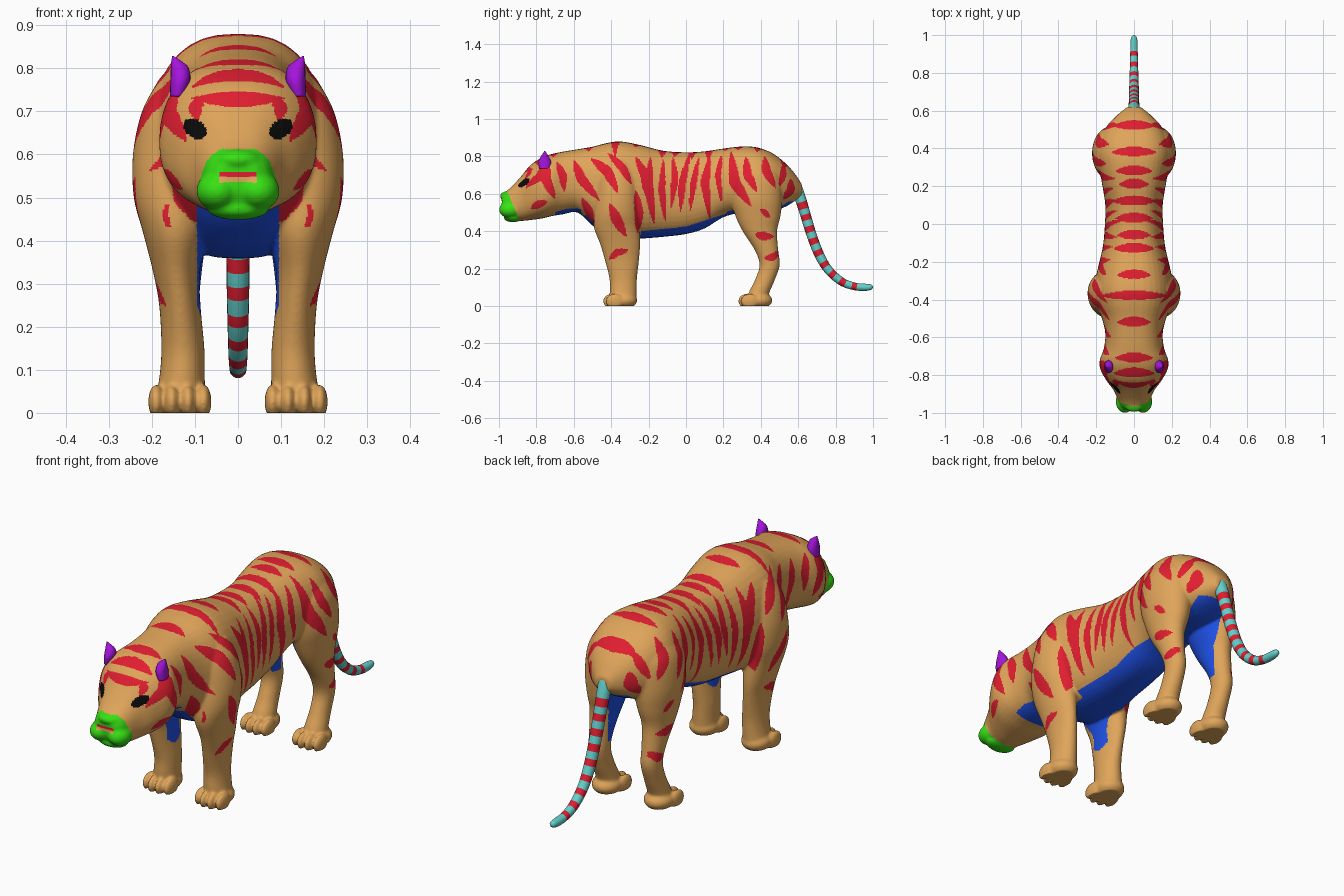
import bpy, bmesh
from math import sin, cos, pi
from mathutils import Matrix, Vector, kdtree

COLORS = dict(coat=(.745, .376, .102), stripe=(.75, .013, .03), belly=(.013, .08, .79),
              muzzle=(.038, .75, .007), tail=(.127, .64, .61), ear=(.376, .007, .72),
              eye=(.003, .003, .003))
NAMES = list(COLORS)
MATS = []
for n in NAMES:
    m = bpy.data.materials.new(n)
    m.diffuse_color = (*COLORS[n], 1)
    MATS.append(m)


def resample(keys, n):
    """Smooth curve through tuples of numbers."""
    out = []
    for i in range(len(keys) - 1):
        a, b, c, d = (keys[min(max(j, 0), len(keys) - 1)] for j in range(i - 1, i + 3))
        for k in range(n):
            t = k / n
            out.append(tuple(.5 * (2*q + (r-p)*t + (2*p-5*q+4*r-s)*t*t + (3*q-p-3*r+s)*t**3)
                             for p, q, r, s in zip(a, b, c, d)))
    return out + [tuple(keys[-1])]


def loft(bm, rings):
    vs = [[bm.verts.new(p) for p in r] for r in rings]
    n = len(vs[0])
    for a, b in zip(vs, vs[1:]):
        for i in range(n):
            bm.faces.new((a[i], a[(i+1) % n], b[(i+1) % n], b[i]))
    bm.faces.new(vs[0])
    bm.faces.new(vs[-1])


def ball(bm, c, r):
    bmesh.ops.create_uvsphere(bm, u_segments=24, v_segments=14, radius=1,
                              matrix=Matrix.Translation(c) @ Matrix.Diagonal((*r, 1)))


def make(name, bm):
    bmesh.ops.recalc_face_normals(bm, faces=bm.faces[:])
    me = bpy.data.meshes.new(name)
    bm.to_mesh(me)
    bm.free()
    ob = bpy.data.objects.new(name, me)
    bpy.context.collection.objects.link(ob)
    return ob


def finish(me):
    for m in MATS:
        me.materials.append(m)
    for p in me.polygons:
        p.use_smooth = True


ANG = [2 * pi * i / 40 for i in range(40)]

# torso, neck and head: y, bottom, top, half width
hull = [(-.985, .515, .585, .045), (-.965, .475, .61, .07), (-.93, .46, .64, .085),
        (-.88, .455, .695, .108), (-.83, .46, .755, .145), (-.77, .468, .793, .178),
        (-.72, .48, .812, .181), (-.66, .49, .825, .16), (-.58, .50, .838, .152),
        (-.5, .43, .852, .17), (-.42, .38, .872, .2), (-.35, .36, .88, .21),
        (-.25, .36, .862, .195), (-.12, .37, .83, .165), (0, .385, .822, .154),
        (.1, .415, .827, .152), (.2, .475, .842, .167), (.3, .50, .853, .185),
        (.38, .50, .848, .195), (.46, .505, .818, .178), (.53, .53, .765, .135),
        (.58, .56, .71, .085), (.62, .59, .65, .035)]


def sq(v, e):
    return abs(v)**e * (1 if v > 0 else -1)


bm = bmesh.new()
rings = []
for y, b, t, w in resample(hull, 5):
    zc = b + (t - b) * .46
    rings.append([(w * sq(cos(a), .78), y,
                   zc + sq(sin(a), .88) * (t - zc if sin(a) > 0 else zc - b)) for a in ANG])
loft(bm, rings)

# legs: z, x, y, half width, half length
fore = [(.78, .13, -.36, .05, .07), (.70, .138, -.365, .085, .1), (.6, .148, -.365, .096, .113),
        (.5, .15, -.37, .092, .122), (.42, .145, -.37, .076, .122), (.33, .143, -.352, .055, .107),
        (.25, .135, -.343, .048, .092), (.15, .128, -.336, .05, .074), (.08, .13, -.336, .053, .072),
        (.02, .135, -.335, .06, .07)]
hind = [(.78, .1, .37, .06, .08), (.70, .115, .37, .092, .135), (.58, .124, .375, .098, .14),
        (.48, .13, .385, .08, .12), (.40, .135, .395, .062, .092), (.30, .136, .43, .049, .063),
        (.22, .135, .447, .044, .054), (.14, .134, .422, .044, .053), (.07, .134, .39, .05, .055),
        (.02, .135, .38, .055, .052)]
for s in (1, -1):
    for leg, fy in ((fore, -.35), (hind, .372)):
        loft(bm, [[(s*x + rx*cos(a), y + ry*sin(a), z) for a in ANG]
                  for z, x, y, rx, ry in resample(leg, 6)])
        # paw and four toes
        ball(bm, (s*.135, fy + .015, .03), (.066, .075, .045))
        for k, dx in enumerate((-.055, -.019, .019, .055)):
            dy = .014 if k in (0, 3) else 0
            ball(bm, (s*.135 + dx, fy - .046 + dy, .026), (.0185, .048, .04))
    # muzzle pads
    ball(bm, (s*.047, -.94, .515), (.05, .06, .045))
# nose and chin
ball(bm, (0, -.95, .588), (.055, .045, .026))
ball(bm, (0, -.925, .473), (.072, .05, .025))
body = make("body", bm)

# fuse into one skin
r = body.modifiers.new("fuse", 'REMESH')
r.mode = 'VOXEL'
r.voxel_size = .0058
sm = body.modifiers.new("soften", 'SMOOTH')
sm.factor = .5
sm.iterations = 8
dg = bpy.context.evaluated_depsgraph_get()
me = bpy.data.meshes.new_from_object(body.evaluated_get(dg))
body.modifiers.clear()
body.data = me
for v in me.vertices:
    v.co.z = max(v.co.z, 0)
finish(me)

# stripes: half thickness, then three points
shoulder = [(.027, -.74, .78, -.75, .68, -.70, .57), (.02, -.83, .52, -.79, .545, -.74, .56),
            (.022, -.69, .77, -.66, .70, -.65, .61), (.026, -.60, .78, -.56, .68, -.46, .56),
            (.027, -.51, .79, -.42, .72, -.36, .60), (.022, -.42, .82, -.34, .74, -.29, .65),
            (.028, -.41, .55, -.37, .46, -.32, .37), (.02, -.41, .25, -.37, .285, -.31, .30),
            (.022, -.56, .58, -.52, .51, -.49, .43), (.024, -.27, .62, -.25, .50, -.26, .39)]
flank = [(.024, -.27, .80, -.22, .70, -.21, .58), (.024, -.19, .80, -.20, .64, -.17, .43),
         (.019, -.12, .79, -.13, .62, -.11, .45), (.019, -.07, .80, -.06, .68, -.08, .52),
         (.02, .02, .82, -.02, .66, -.03, .50), (.017, .07, .80, .04, .66, .02, .50),
         (.023, .13, .81, .10, .66, .13, .46), (.016, .19, .81, .17, .70, .19, .55)]
haunch = [(.029, .24, .83, .26, .66, .35, .53), (.024, .32, .80, .33, .70, .38, .61),
          (.024, .42, .80, .43, .72, .48, .63), (.018, .52, .76, .52, .70, .50, .64),
          (.022, .56, .68, .56, .62, .52, .57), (.022, .37, .385, .41, .375, .47, .37),
          (.02, .42, .255, .46, .26, .50, .29), (.015, .40, .52, .42, .50, .45, .47)]
back = [(.026, -h, y, 0, y + .005, h, y) for y, h in
        ((.52, .11), (.38, .12), (.28, .1), (.21, .08), (.12, .12), (.03, .1), (-.06, .09),
         (-.13, .11), (-.27, .09), (-.38, .18), (-.52, .09), (-.71, .1), (-.79, .11))]
face = [(.018, -.11, .73, 0, .727, .11, .73), (.015, .08, .73, .10, .71, .095, .68),
        (.022, .14, .79, .167, .70, .12, .63)]


def stripe_tree(stripes):
    pts = []
    for w, *p in stripes:
        a, b, c = Vector(p[:2]), Vector(p[2:4]), Vector(p[4:])
        for i in range(1, 50):
            t = i / 25
            q = a.lerp(b, t) if t < 1 else b.lerp(c, t - 1)
            pts.append((q.to_3d(), w * sin(pi * i / 50)**.8))
    kd = kdtree.KDTree(len(pts))
    for i, (q, w) in enumerate(pts):
        kd.insert(q, i)
    kd.balance()
    return lambda u, v: any(d < pts[i][1] for _, i, d in kd.find_range((u, v, 0), .03))


side_hit, back_hit, face_hit = map(stripe_tree, (shoulder + flank + haunch, back, face))


def paint(c, n):
    x, y, z = abs(c.x), c.y, c.z
    out = n.x * (1 if c.x > 0 else -1)
    if y < -.80 and ((x - .1) / .027)**2 + ((z - .66 + (.1 - x) * .3) / .023)**2 < 1:
        return "eye"
    if y < -.95 + (.6 - z) * .42 and z < .612:
        if y < -.95 and x < .045 and .535 < z < .562:
            return "stripe" if z > .55 else "coat"
        return "muzzle"
    # underside and inner legs
    if -.70 < y < -.56 and z < .52 and x < .1 and n.z < .2:
        return "belly"
    if -.57 < y <= -.24 and z < .485 and x < .095 and z > .22 + max(0, x - .085) * 3 and out < .45:
        return "belly"
    if -.24 < y < .25 and .3 < z < .425 + max(0, y) * .32 - max(0, -y) * .1 and x < .15:
        return "belly"
    if .22 < y < .6 and .26 < z < .56 and x < (.105 if y < .45 else .085) and n.z < .3:
        return "belly"
    if y < -.74 and z > .6 and n.y < -.15 and face_hit(x, z):
        return "stripe"
    if n.z > .45 and z > .7 and back_hit(c.x, y):
        return "stripe"
    if out > .2 and side_hit(y, z):
        return "stripe"
    return "coat"


for p in me.polygons:
    p.material_index = NAMES.index(paint(p.center, p.normal))

# ringed tail: y, z, radius
path = resample([(.56, .675, .02), (.585, .638, .031), (.61, .58, .03), (.638, .49, .028),
                 (.67, .385, .027), (.71, .28, .026), (.76, .195, .024), (.83, .132, .022),
                 (.90, .105, .02), (.96, .1, .019), (.99, .102, .014), (1.0, .103, .003)], 10)
bm = bmesh.new()
rings = []
for i, (y, z, rad) in enumerate(path):
    a, b = path[max(i - 1, 0)], path[min(i + 1, len(path) - 1)]
    t = Vector((0, b[0] - a[0], b[1] - a[1])).normalized()
    side = Vector((0, -t.z, t.y))
    rings.append([Vector((rad * cos(g), y, z)) + side * rad * sin(g) for g in ANG[::2]])
loft(bm, rings)
tail = make("tail", bm)
finish(tail.data)
arc = [0]
for a, b in zip(path, path[1:]):
    arc.append(arc[-1] + ((a[0]-b[0])**2 + (a[1]-b[1])**2)**.5)
for p in tail.data.polygons:
    s = arc[min(p.index // 20, len(arc) - 1)]
    ring = .13 < s < arc[-1] - .06 and (s - .13) % .068 < .032
    p.material_index = NAMES.index("stripe" if ring else "tail")

# ears
for s, label in ((1, "left"), (-1, "right")):
    bm = bmesh.new()
    prof = resample([(.735, .14, .018, .03), (.77, .134, .023, .034), (.80, .135, .021, .021),
                     (.815, .142, .013, .011), (.828, .151, .002, .003)], 5)
    loft(bm, [[(s * x + rx * cos(a), -.755 + ry * sin(a), z) for a in ANG[::2]]
              for z, x, rx, ry in prof])
    ear = make(label + "_ear", bm)
    finish(ear.data)
    for p in ear.data.polygons:
        p.material_index = NAMES.index("ear")
